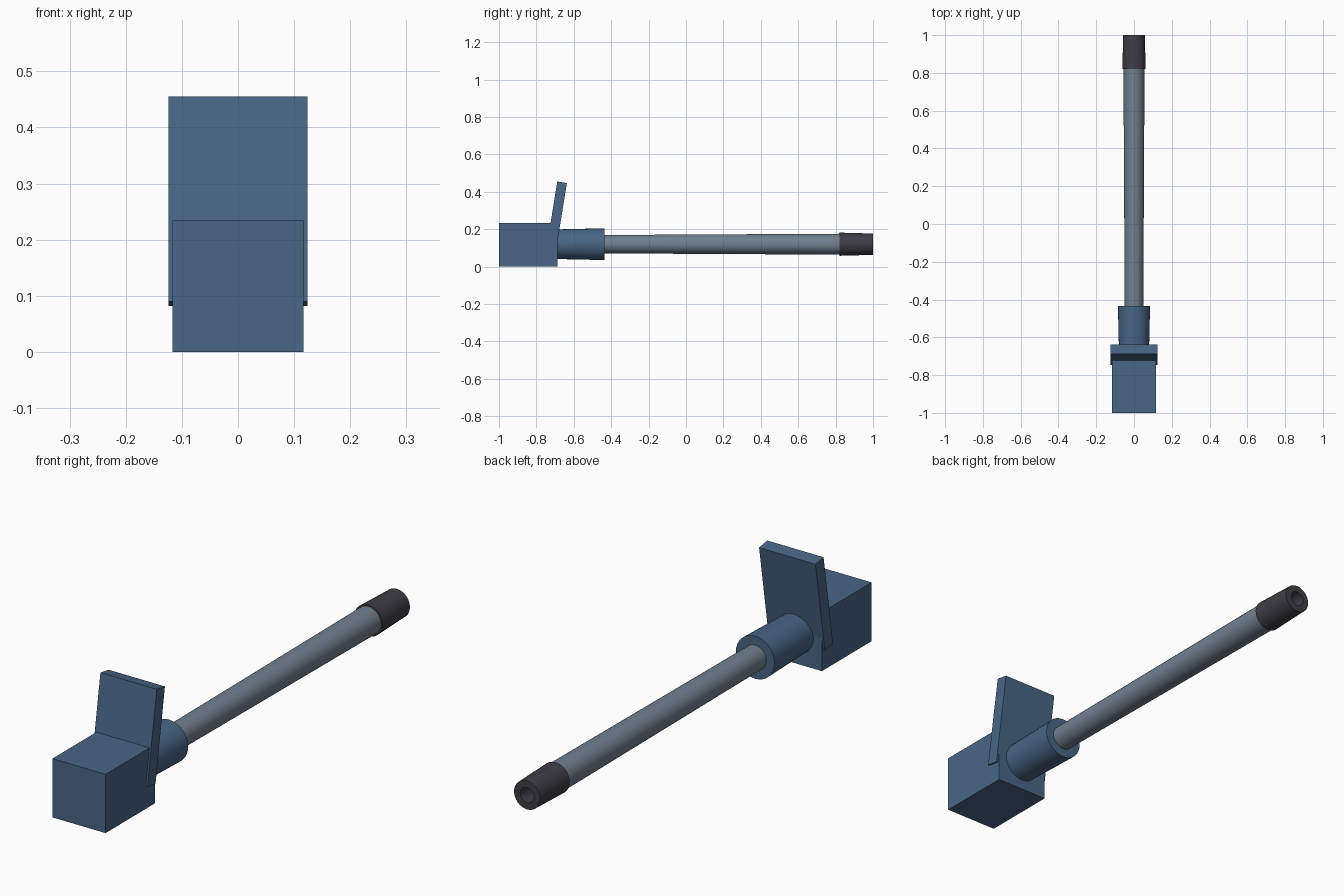
import bpy, bmesh, math
from mathutils import Matrix, Vector

cube = bpy.data.objects.get("Cube")
if cube:
    bpy.data.objects.remove(cube, do_unlink=True)

AXIS_Z = 0.12   # height of the long axis
SIDES = 32


def material(name, rgb):
    m = bpy.data.materials.new(name)
    m.use_nodes = True
    colour = (*rgb, 1.0)
    m.diffuse_color = colour
    m.node_tree.nodes["Principled BSDF"].inputs["Base Color"].default_value = colour
    return m


blue = material("steel blue", (0.066, 0.132, 0.235))
grey = material("slate grey", (0.165, 0.216, 0.27))
dark = material("charcoal", (0.05, 0.047, 0.06))


def finish(name, bm, mat):
    bmesh.ops.recalc_face_normals(bm, faces=bm.faces)
    mesh = bpy.data.meshes.new(name)
    bm.to_mesh(mesh)
    bm.free()
    mesh.materials.append(mat)
    ob = bpy.data.objects.new(name, mesh)
    bpy.context.collection.objects.link(ob)
    return ob


def box(name, centre, size, tilt, mat):
    bm = bmesh.new()
    place = (Matrix.Translation(centre) @ Matrix.Rotation(tilt, 4, "X")
             @ Matrix.Diagonal((*size, 1)))
    bmesh.ops.create_cube(bm, size=1, matrix=place)
    return finish(name, bm, mat)


def turned(name, profile, mat):
    """Revolve (radius, y) points round the long axis, closing both ends."""
    bm = bmesh.new()
    rings = []
    for r, y in profile:
        angles = [2 * math.pi * i / SIDES for i in range(SIDES)]
        rings.append([bm.verts.new((r * math.cos(a), y, AXIS_Z + r * math.sin(a)))
                      for a in angles])
    for a, b in zip(rings, rings[1:]):
        for i in range(SIDES):
            j = (i + 1) % SIDES
            bm.faces.new((a[i], a[j], b[j], b[i]))
    bm.faces.new(rings[0])
    bm.faces.new(rings[-1])
    ob = finish(name, bm, mat)
    bpy.ops.object.select_all(action="DESELECT")
    ob.select_set(True)
    bpy.context.view_layer.objects.active = ob
    bpy.ops.object.shade_smooth_by_angle(angle=math.radians(35))
    return ob


# Block and leaning plate
box("grip_block", Vector((0, -0.844, 0.117)), (0.234, 0.312, 0.234), 0, blue)
box("leaning_plate", Vector((0, -0.692, 0.2685)), (0.248, 0.052, 0.37), -0.16, blue)

# Collar, slightly flared shaft and hollow end cap
turned("collar", [(0.079, -0.70), (0.085, -0.435)], blue)
turned("shaft", [(0.049, -0.45), (0.056, 0.84)], grey)
turned("end_cap", [(0.062, 0.82), (0.057, 1.0), (0.03, 1.0), (0.03, 0.9)], dark)
